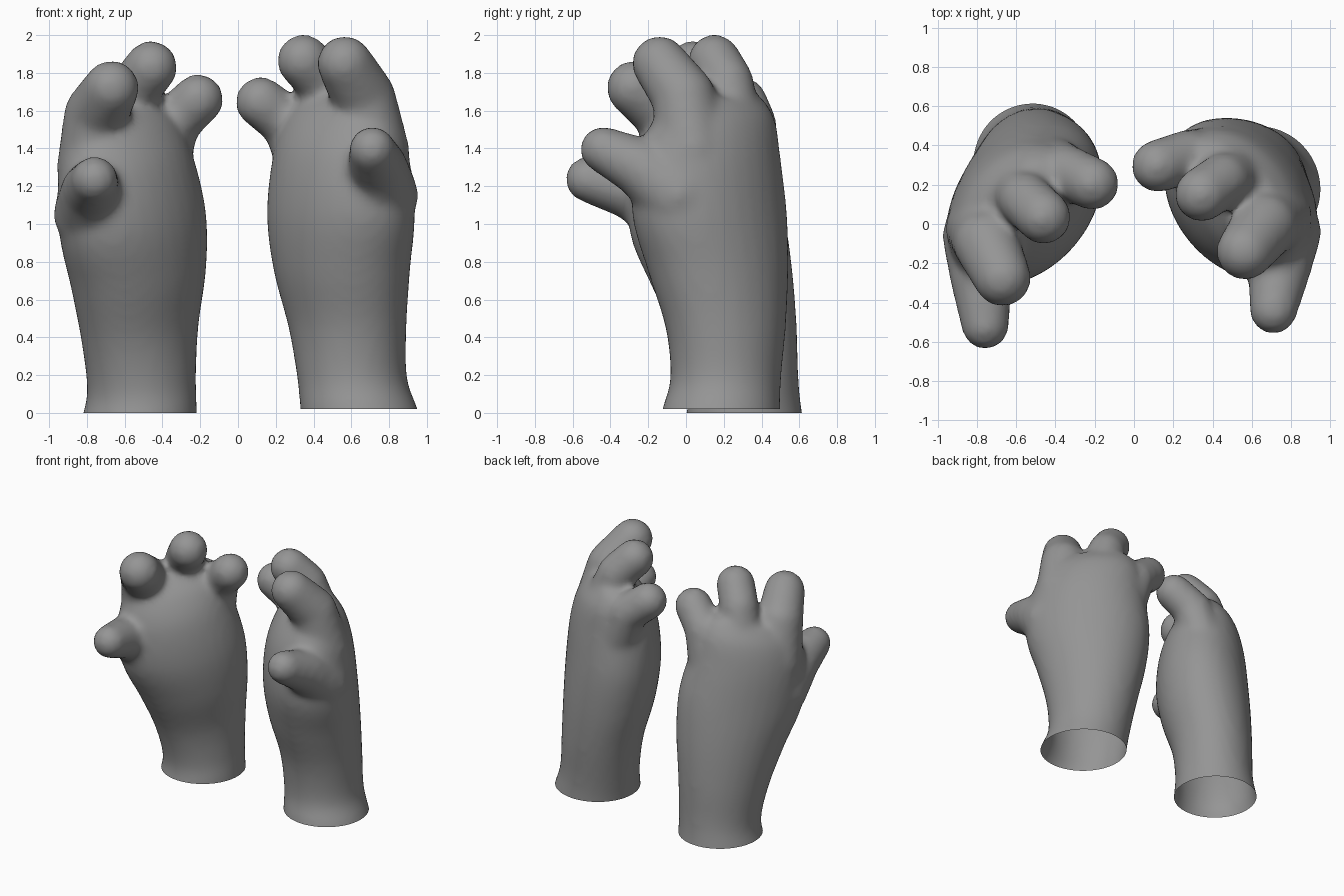
import bpy, bmesh, math
from mathutils import Vector, Matrix

cube = bpy.data.objects.get("Cube")
if cube:
    bpy.data.objects.remove(cube, do_unlink=True)

# One grey material
grey = bpy.data.materials.new("plain_grey")
grey.use_nodes = True
colour = (0.3, 0.3, 0.3, 1)
grey.diffuse_color = colour
grey.node_tree.nodes["Principled BSDF"].inputs["Base Color"].default_value = colour

# Palm and wrist rings: height, centre x, centre y, half width, half thickness
PALM = [(-0.25, 0.69, 0.18, 0.34, 0.33), (0.0, 0.645, 0.185, 0.32, 0.31),
        (0.18, 0.605, 0.21, 0.30, 0.285), (0.45, 0.58, 0.21, 0.335, 0.295),
        (0.75, 0.55, 0.17, 0.40, 0.33), (1.05, 0.545, 0.125, 0.455, 0.34),
        (1.35, 0.545, 0.12, 0.425, 0.31), (1.55, 0.54, 0.15, 0.37, 0.24),
        (1.67, 0.53, 0.18, 0.27, 0.14)]

# Finger paths: x, y, z, radius from root to tip
FINGERS = {
    "little": [(0.38, 0.33, 1.28, 0.165), (0.27, 0.34, 1.53, 0.14), (0.12, 0.295, 1.645, 0.135)],
    "middle": [(0.55, 0.25, 1.42, 0.17), (0.45, 0.22, 1.75, 0.14), (0.345, 0.15, 1.865, 0.14)],
    "index": [(0.72, 0.03, 1.38, 0.19), (0.665, -0.01, 1.67, 0.17), (0.565, -0.14, 1.85, 0.147)],
    "thumb": [(0.755, -0.04, 1.15, 0.20), (0.74, -0.23, 1.295, 0.16), (0.71, -0.44, 1.395, 0.122)],
}
WIDE = Vector((0.65, -0.76, 0))   # across the knuckles
THIN = Vector((0.76, 0.65, 0))    # palm to back
SIDES = 32
STEPS = 5


def smooth_rows(rows):
    # Flowing in-between rings through the given ones
    for k in range(len(rows) - 1):
        p0, p3 = rows[max(k - 1, 0)], rows[min(k + 2, len(rows) - 1)]
        for s in range(STEPS):
            t = s / STEPS
            yield [b + t * (c - a + t * (2 * a - 5 * b + 4 * c - d + t * (3 * (b - c) + d - a))) / 2
                   for a, b, c, d in zip(p0, rows[k], rows[k + 1], p3)]
    yield rows[-1]


def add_palm(bm):
    rings = []
    for z, x, y, a, b in smooth_rows(PALM):
        ring = []
        for i in range(SIDES):
            t = math.tau * i / SIDES
            ring.append(bm.verts.new(Vector((x, y, z)) + WIDE * a * math.cos(t) + THIN * b * math.sin(t)))
        rings.append(ring)
    for low, high in zip(rings, rings[1:]):
        for i in range(SIDES):
            j = (i + 1) % SIDES
            bm.faces.new((low[i], low[j], high[j], high[i]))
    bm.faces.new(rings[0][::-1])
    bm.faces.new(rings[-1])
    bmesh.ops.recalc_face_normals(bm, faces=bm.faces)


def add_segment(bm, start, end):
    # Rounded finger joint: hull around two balls
    part = bmesh.new()
    for x, y, z, r in (start, end):
        bmesh.ops.create_icosphere(part, subdivisions=3, radius=r,
                                   matrix=Matrix.Translation((x, y, z)))
    hull = bmesh.ops.convex_hull(part, input=part.verts)
    inner = {g for g in hull["geom_interior"] if isinstance(g, bmesh.types.BMVert)}
    bmesh.ops.delete(part, geom=list(inner), context="VERTS")
    bmesh.ops.recalc_face_normals(part, faces=part.faces)
    mesh = bpy.data.meshes.new("segment")
    part.to_mesh(mesh)
    part.free()
    bm.from_mesh(mesh)
    bpy.data.meshes.remove(mesh)


def sculpt_glove(tip_shift):
    # Fuse palm and fingers into one soft skin
    bm = bmesh.new()
    add_palm(bm)
    for finger, (root, knuckle, tip) in FINGERS.items():
        shift = tip_shift.get(finger, (0, 0, 0))
        tip = [p + d for p, d in zip(tip, shift)] + [tip[3]]
        add_segment(bm, root, knuckle)
        add_segment(bm, knuckle, tip)
    mesh = bpy.data.meshes.new("glove_form")
    bm.to_mesh(mesh)
    bm.free()
    form = bpy.data.objects.new("glove_form", mesh)
    bpy.context.collection.objects.link(form)
    remesh = form.modifiers.new("fuse", "REMESH")
    remesh.mode = "VOXEL"
    remesh.voxel_size = 0.025
    soften = form.modifiers.new("soften", "SMOOTH")
    soften.factor = 0.5
    soften.iterations = 10
    graph = bpy.context.evaluated_depsgraph_get()
    skin = bpy.data.meshes.new_from_object(form.evaluated_get(graph))
    bpy.data.objects.remove(form, do_unlink=True)
    return skin


def make_glove(name, tip_shift, matrix, cuff):
    # Pose the skin and cut the wrist open at the cuff
    skin = sculpt_glove(tip_shift)
    bm = bmesh.new()
    bm.from_mesh(skin)
    bpy.data.meshes.remove(skin)
    bm.transform(matrix)
    if matrix.is_negative:
        bmesh.ops.reverse_faces(bm, faces=bm.faces)
    bmesh.ops.bisect_plane(bm, geom=bm.verts[:] + bm.edges[:] + bm.faces[:],
                           plane_co=(0, 0, cuff), plane_no=(0, 0, 1), clear_inner=True)
    for face in bm.faces:
        face.smooth = True
    mesh = bpy.data.meshes.new(name)
    bm.to_mesh(mesh)
    bm.free()
    mesh.materials.append(grey)
    bpy.context.collection.objects.link(bpy.data.objects.new(name, mesh))


make_glove("left_glove", {}, Matrix.Identity(4), 0.02)

# The right glove is mirrored, leans further forward and curls its index more
pivot = Vector((-0.545, 0.12, 1.03))
lean = (Matrix.Translation(pivot + Vector((-0.01, -0.01, -0.05)))
        @ Matrix.Rotation(0.175, 4, Vector((1, -1, 0)))
        @ Matrix.Translation(-pivot) @ Matrix.Scale(-1, 4, Vector((1, 0, 0))))
make_glove("right_glove", {"index": (0, -0.03, -0.03), "thumb": (0, -0.03, -0.01)}, lean, 0.0)
